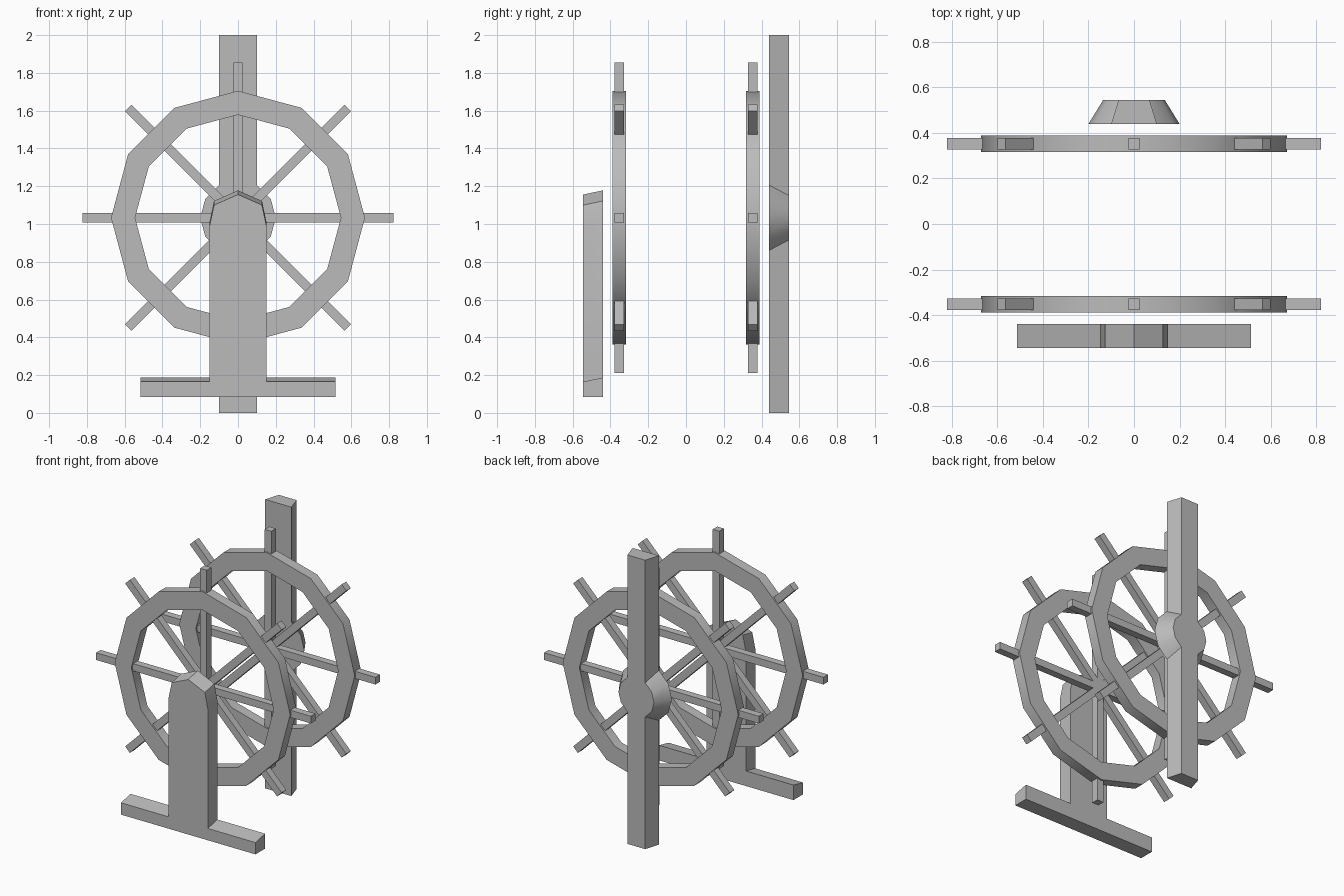
import bpy
import bmesh
from math import sin, cos, radians, pi
from mathutils import Matrix

if "Cube" in bpy.data.objects:
    bpy.data.objects.remove(bpy.data.objects["Cube"], do_unlink=True)

HUB_Z = 1.033      # height of the wheel axis
WHEEL_Y = 0.353    # distance of each wheel from the middle
INNER, OUTER = 0.44, 0.544   # depth range of the two supports

grey = bpy.data.materials.new("plain grey")
grey.use_nodes = True
colour = (0.5, 0.5, 0.5, 1)
grey.diffuse_color = colour
grey.node_tree.nodes["Principled BSDF"].inputs["Base Color"].default_value = colour


def finish(name, bm):
    bmesh.ops.recalc_face_normals(bm, faces=bm.faces)
    mesh = bpy.data.meshes.new(name)
    bm.to_mesh(mesh)
    bm.free()
    mesh.materials.append(grey)
    obj = bpy.data.objects.new(name, mesh)
    bpy.context.collection.objects.link(obj)
    bpy.ops.object.select_all(action="DESELECT")
    obj.select_set(True)
    bpy.context.view_layer.objects.active = obj
    bpy.ops.object.shade_smooth_by_angle(angle=radians(32))
    return obj


def add_loop(bm, outline, y):
    return [bm.verts.new((x, y, z)) for x, z in outline]


def bridge(bm, a, b):
    for i in range(len(a)):
        j = (i + 1) % len(a)
        bm.faces.new((a[i], a[j], b[j], b[i]))


def mirrored(half):
    """Close a right-hand outline, listed bottom to top, with its mirror image."""
    return half + [(-x, z) for x, z in reversed(half) if x > 0]


def loft(name, outline_a, y_a, outline_b, y_b):
    bm = bmesh.new()
    a, b = add_loop(bm, outline_a, y_a), add_loop(bm, outline_b, y_b)
    bridge(bm, a, b)
    bm.faces.new(a)
    bm.faces.new(b)
    return finish(name, bm)


def circle(radius):
    return [(radius * sin(i * pi / 6), HUB_Z + radius * cos(i * pi / 6)) for i in range(12)]


def wheel_rim(name, y):
    bm = bmesh.new()
    loops = [add_loop(bm, circle(r), y + d)
             for r, d in ((0.672, -0.036), (0.672, 0.036), (0.545, 0.036), (0.545, -0.036))]
    for i in range(4):
        bridge(bm, loops[i], loops[(i + 1) % 4])
    return finish(name, bm)


def spoke(name, y, angle):
    bm = bmesh.new()
    place = (Matrix.Translation((0, y, HUB_Z)) @ Matrix.Rotation(angle, 4, "Y")
             @ Matrix.Diagonal((0.05, 0.05, 1.645, 1)))
    bmesh.ops.create_cube(bm, size=1, matrix=place)
    return finish(name, bm)


# Two wheels with four full-length crossing spokes each
for side, y in (("front", -WHEEL_Y), ("back", WHEEL_Y)):
    wheel_rim(side + "_wheel_rim", y)
    for k in range(4):
        spoke(f"{side}_spoke_{k + 1}", y, k * pi / 4)


# Back post, widening into a round hub and narrowing towards the rear
def post_outline(radius):
    hub = [(radius * cos(radians(a)), HUB_Z + radius * sin(radians(a)))
           for a in range(-60, 61, 30)]
    return mirrored([(radius / 2, 0)] + hub + [(radius / 2, 2)])


loft("back_post", post_outline(0.2), INNER, post_outline(0.136), OUTER)


# Front stand with a wide foot and a rounded head, tops sloping forward
def stand_outline(drop):
    return mirrored([(0.515, 0.083), (0.515, 0.187 - drop), (0.15, 0.187 - drop),
                     (0.15, 1.013 - drop), (0.127, 1.122 - drop), (0, 1.178 - drop)])


loft("front_stand", stand_outline(0), -INNER, stand_outline(0.022), -OUTER)
